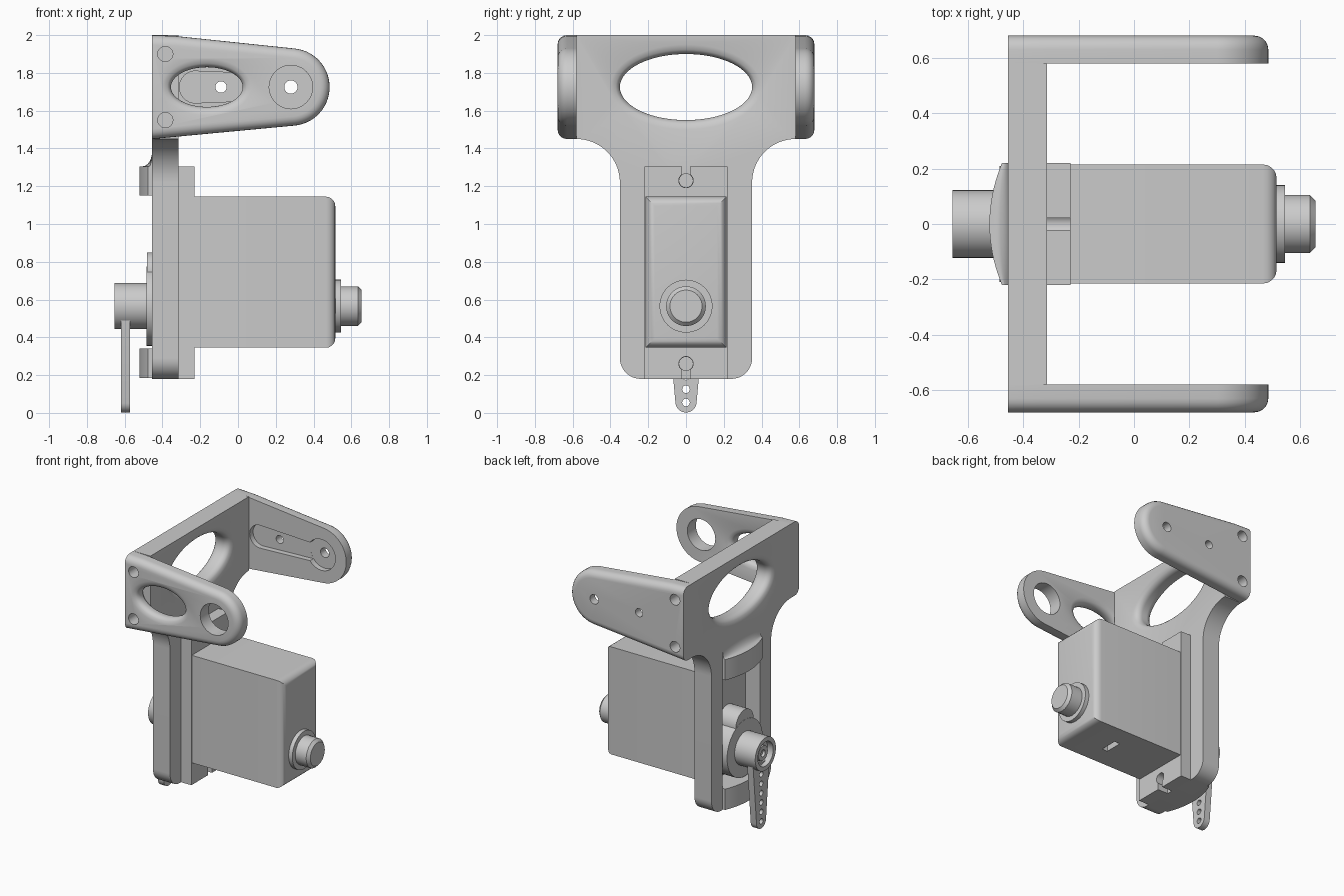
import bpy, bmesh
from math import sin, cos, pi, radians, sqrt

cube = bpy.data.objects.get("Cube")
if cube:
    bpy.data.objects.remove(cube, do_unlink=True)

grey = bpy.data.materials.new("plain_grey")
grey.use_nodes = True
GREY = (0.6, 0.6, 0.6, 1)
grey.diffuse_color = GREY
for node in grey.node_tree.nodes:
    if node.type == 'BSDF_PRINCIPLED':
        node.inputs["Base Color"].default_value = GREY

parts = []


# Helpers: skin a stack of outlines along an axis
def place(axis, d, p, q):
    return {'X': (d, p, q), 'Y': (p, d, q), 'Z': (p, q, d)}[axis]


def loft(name, axis, rings, keep=True, bevel=None, width=0.05):
    bm = bmesh.new()
    loops = [[bm.verts.new(place(axis, d, p, q)) for p, q in pts] for d, pts in rings]
    n = len(loops[0])
    for a, b in zip(loops, loops[1:]):
        for i in range(n):
            j = (i + 1) % n
            bm.faces.new((a[i], a[j], b[j], b[i]))
    bm.faces.new(loops[0])
    bm.faces.new(loops[-1])
    bmesh.ops.recalc_face_normals(bm, faces=bm.faces)
    if bevel:
        edges = [e for e in bm.edges if bevel(*[v.co for v in e.verts])]
        bmesh.ops.bevel(bm, geom=edges, offset=width, segments=5, profile=0.5,
                        affect='EDGES', clamp_overlap=False)
    mesh = bpy.data.meshes.new(name)
    bm.to_mesh(mesh)
    bm.free()
    obj = bpy.data.objects.new(name, mesh)
    bpy.context.collection.objects.link(obj)
    if keep:
        parts.append(obj)
    return obj


def prism(name, axis, pts, a, b, **kw):
    return loft(name, axis, [(a, pts), (b, pts)], **kw)


def arc(cx, cy, r, start, end, n=24):
    angles = [radians(start + (end - start) * i / n) for i in range(n + 1)]
    return [(cx + r * cos(t), cy + r * sin(t)) for t in angles]


def ellipse(cx, cy, a, b, n=48):
    return [(cx + a * cos(2 * pi * i / n), cy + b * sin(2 * pi * i / n)) for i in range(n)]


def rect(p0, p1, q0, q1):
    return [(p0, q0), (p1, q0), (p1, q1), (p0, q1)]


def turned(name, axis, cx, cy, steps, **kw):
    return loft(name, axis, [(d, ellipse(cx, cy, r, r)) for d, r in steps], **kw)


def hole(axis, cx, cy, r, a, b):
    return turned("cutter", axis, cx, cy, [(a, r), (b, r)], keep=False)


def slot(axis, pts, a, b):
    return prism("cutter", axis, pts, a, b, keep=False)


def flared_hole(axis, cx, cy, rx, ry, a, b, r):
    """Elliptical opening with rounded rims on both faces."""
    steps = [r * i / 6 for i in range(7)]
    rim = [(s, r - sqrt(max(0, r * r - (r - s) ** 2))) for s in steps]
    rows = [(a - 0.03, r)] + [(a + s, e) for s, e in rim]
    rows += [(b - s, e) for s, e in reversed(rim)] + [(b + 0.03, r)]
    return loft("cutter", axis, [(d, ellipse(cx, cy, rx + e, ry + e, 64)) for d, e in rows],
                keep=False)


def cut(obj, *cutters):
    for c in cutters:
        c.hide_render = True
        mod = obj.modifiers.new("cut", 'BOOLEAN')
        mod.operation, mod.solver, mod.object = 'DIFFERENCE', 'EXACT', c
        bpy.context.view_layer.objects.active = obj
        with bpy.context.temp_override(object=obj, active_object=obj):
            bpy.ops.object.modifier_apply(modifier=mod.name)
        bpy.data.objects.remove(c, do_unlink=True)


BACK, FACE = -0.455, -0.315      # mounting plate thickness along x
EYE = 1.725                      # height of the fork's centre line
AXLE = 0.565                     # height of the motor shaft

# Mounting plate: T outline with big fillets
half = arc(0.24, 0.29, 0.11, -90, 0, 10) + arc(0.58, 1.22, 0.23, 180, 90, 16) + [(0.58, 2.0)]
plate = prism("mounting_plate", 'X', half + [(-y, z) for y, z in reversed(half)], BACK, FACE)
cut(plate,
    flared_hole('X', 0, EYE, 0.35, 0.175, BACK, FACE, 0.05),
    slot('X', rect(-0.22, 0.22, 0.34, 1.15), BACK - 0.1, FACE + 0.1),
    *[hole('X', 0, z, 0.036, -0.4, -0.25) for z in (0.26, 1.23)])

# Fork arms: tapered tongues with a softened outer rim
tongue = [(BACK, 1.45)] + arc(0.28, EYE, 0.205, -84, 84, 28) + [(-0.33, 1.995), (BACK, 2.0)]


def fork_arm(name, side):
    outer = side * 0.68

    def rim(a, b):
        on_face = abs(a.y - outer) < 1e-4 and abs(b.y - outer) < 1e-4
        return on_face and max(a.x, b.x) > BACK + 0.01

    arm = prism(name, 'Y', tongue, side * 0.58, outer, bevel=rim)
    cut(arm, *[hole('Y', -0.385, z, 0.04, side * 0.585, side * 0.75) for z in (1.55, 1.9)])
    return arm


front_arm = fork_arm("front_fork_arm", -1)
cut(front_arm,
    flared_hole('Y', -0.165, EYE, 0.19, 0.105, -0.68, -0.58, 0.045),
    hole('Y', 0.28, EYE, 0.115, -0.8, -0.5))

# Back arm: horn-shaped pocket inside and two screw holes
back_arm = fork_arm("back_fork_arm", 1)
pocket = arc(-0.225, EYE, 0.085, 95, 265, 16) + [(0.25, EYE - 0.065), (0.25, EYE + 0.065)]
cut(back_arm,
    slot('Y', pocket, 0.5, 0.62),
    hole('Y', 0.28, EYE, 0.115, 0.5, 0.621),
    hole('Y', -0.09, EYE, 0.03, 0.5, 0.8),
    hole('Y', 0.28, EYE, 0.035, 0.5, 0.8))


# Bowed screw bosses on the back of the plate
def bow(depth):
    ys = [-0.22 + 0.44 * i / 20 for i in range(21)]
    curve = [(BACK - depth * (0.067 - 0.045 * (y / 0.22) ** 2), y) for y in ys]
    return [(-0.42, -0.22)] + curve + [(-0.42, 0.22)]


prism("lower_screw_boss", 'Z', bow(1), 0.185, 0.34)
fillet = [(1.305 + 0.08 * (1 - cos(t)), 0.75 * (1 - sin(t)))
          for t in [pi / 2 * i / 6 for i in range(7)]]
loft("upper_screw_boss", 'Z', [(1.15, bow(1)), (1.304, bow(1))] + [(z, bow(k)) for z, k in fillet])

# Motor case with rounded end
case = prism("motor_case", 'X', rect(-0.215, 0.215, 0.345, 1.145), -0.34, 0.515,
             bevel=lambda a, b: min(a.x, b.x) > 0.5)
cut(case, slot('Z', rect(0.18, 0.225, -0.065, 0.065), 0.3, 0.39))

# Motor flange with open screw slots
flange = prism("motor_flange", 'X', rect(-0.22, 0.22, 0.18, 1.305), FACE, -0.23)
for z, edge in ((0.26, 0.1), (1.23, 1.4)):
    cut(flange, hole('X', 0, z, 0.038, -0.4, -0.2),
        slot('X', rect(-0.022, 0.022, min(z, edge), max(z, edge)), -0.4, -0.2))

# Gear housing
turned("gear_housing", 'X', 0, AXLE, [(-0.33, 0.21), (-0.485, 0.21)])
turned("small_gear_housing", 'X', 0, 0.745, [(-0.33, 0.105), (-0.483, 0.105)])

# Horn hub with recessed screw
turned("horn_hub", 'X', 0, AXLE,
       [(-0.47, 0.122), (-0.655, 0.122), (-0.655, 0.09), (-0.61, 0.09), (-0.61, 0.055),
        (-0.635, 0.055), (-0.635, 0.025), (-0.615, 0.025)])

# Horn lever with a row of holes
lever = arc(0, 0.058, 0.056, 187, 353, 16) + [(0.096, 0.49), (-0.096, 0.49)]
horn = prism("horn_lever", 'X', lever, -0.62, -0.572)
cut(horn, *[hole('X', 0, 0.055 + 0.07 * i, 0.02, -0.7, -0.5) for i in range(6)])

# Pivot pin on the far end of the case
turned("pivot_collar", 'X', 0, AXLE, [(0.48, 0.14), (0.545, 0.14)])
turned("pivot_pin", 'X', 0, AXLE, [(0.5, 0.105), (0.635, 0.105), (0.655, 0.085)])

# Material and shading
for obj in parts:
    obj.data.materials.clear()
    obj.data.materials.append(grey)
    for poly in obj.data.polygons:
        poly.material_index = 0
    bpy.ops.object.select_all(action='DESELECT')
    obj.select_set(True)
    bpy.context.view_layer.objects.active = obj
    bpy.ops.object.shade_smooth_by_angle(angle=radians(30))
